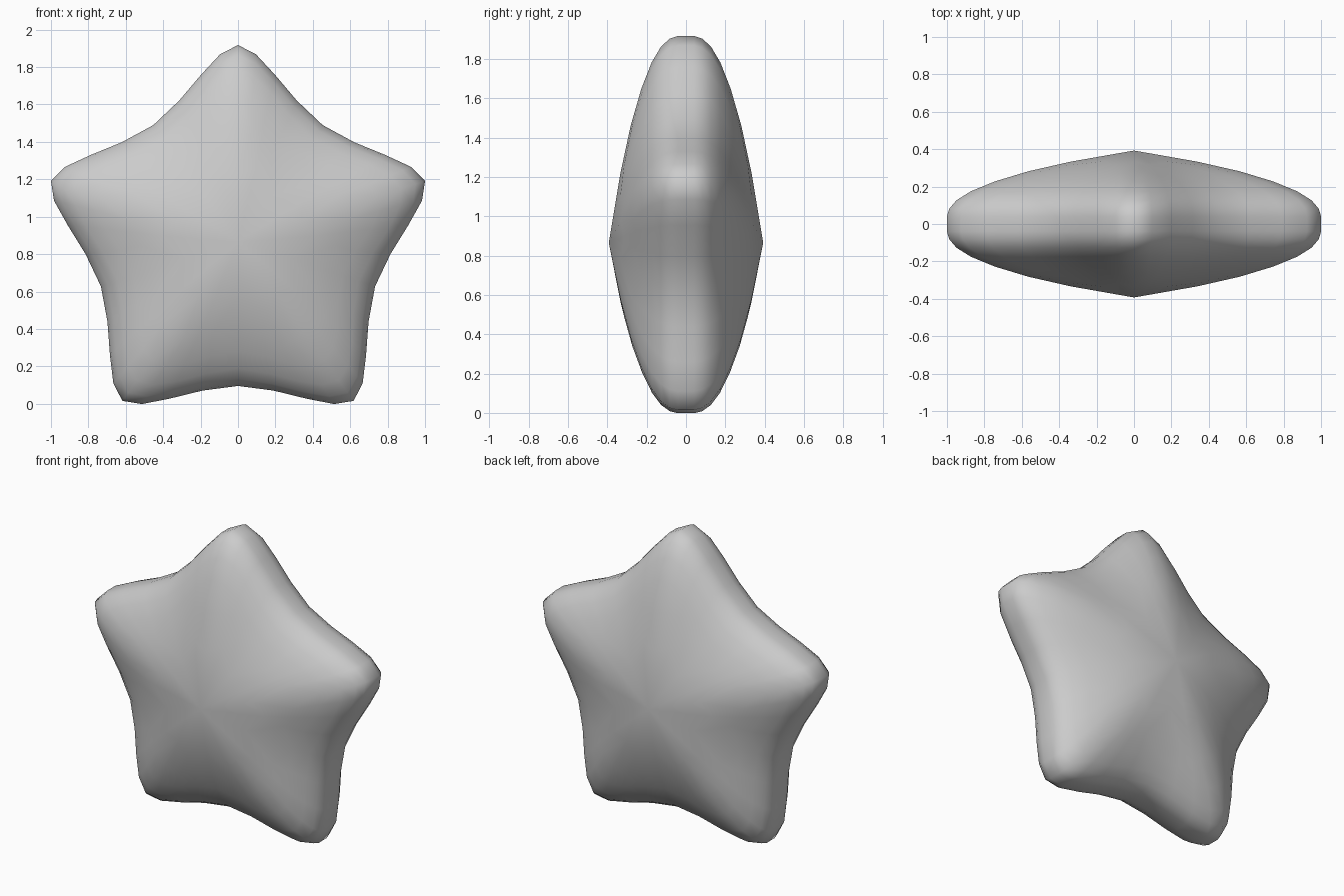
import bpy, bmesh
from math import sin, cos, pi

if "Cube" in bpy.data.objects:
    bpy.data.objects.remove(bpy.data.objects["Cube"])

TIP, VALLEY = 1.292, 0.646      # cage radii
RIM, PEAK = 0.163, 0.466        # half depth at rim and at centre
CENTRE_Z = 0.866

bm = bmesh.new()

# Three ten-point star rings across the rim
rings = []
for y in (-RIM, 0, RIM):
    ring = []
    for i in range(10):
        r = VALLEY if i % 2 else TIP
        a = i * pi / 5
        ring.append(bm.verts.new((r * sin(a), y, CENTRE_Z + r * cos(a))))
    rings.append(ring)

# Rim walls
for a, b in zip(rings, rings[1:]):
    for i in range(10):
        j = (i + 1) % 10
        bm.faces.new((a[i], a[j], b[j], b[i]))

# Peaked front and back
for ring, y in ((rings[0], -PEAK), (rings[-1], PEAK)):
    peak = bm.verts.new((0, y, CENTRE_Z))
    for i in range(10):
        bm.faces.new((ring[i], ring[(i + 1) % 10], peak))

bmesh.ops.recalc_face_normals(bm, faces=bm.faces)
for f in bm.faces:
    f.smooth = True

mesh = bpy.data.meshes.new("star")
bm.to_mesh(mesh)
bm.free()
star = bpy.data.objects.new("star", mesh)
bpy.context.collection.objects.link(star)

# Puffy rounding
sub = star.modifiers.new("rounding", 'SUBSURF')
sub.levels = sub.render_levels = 2
sub.use_limit_surface = False
